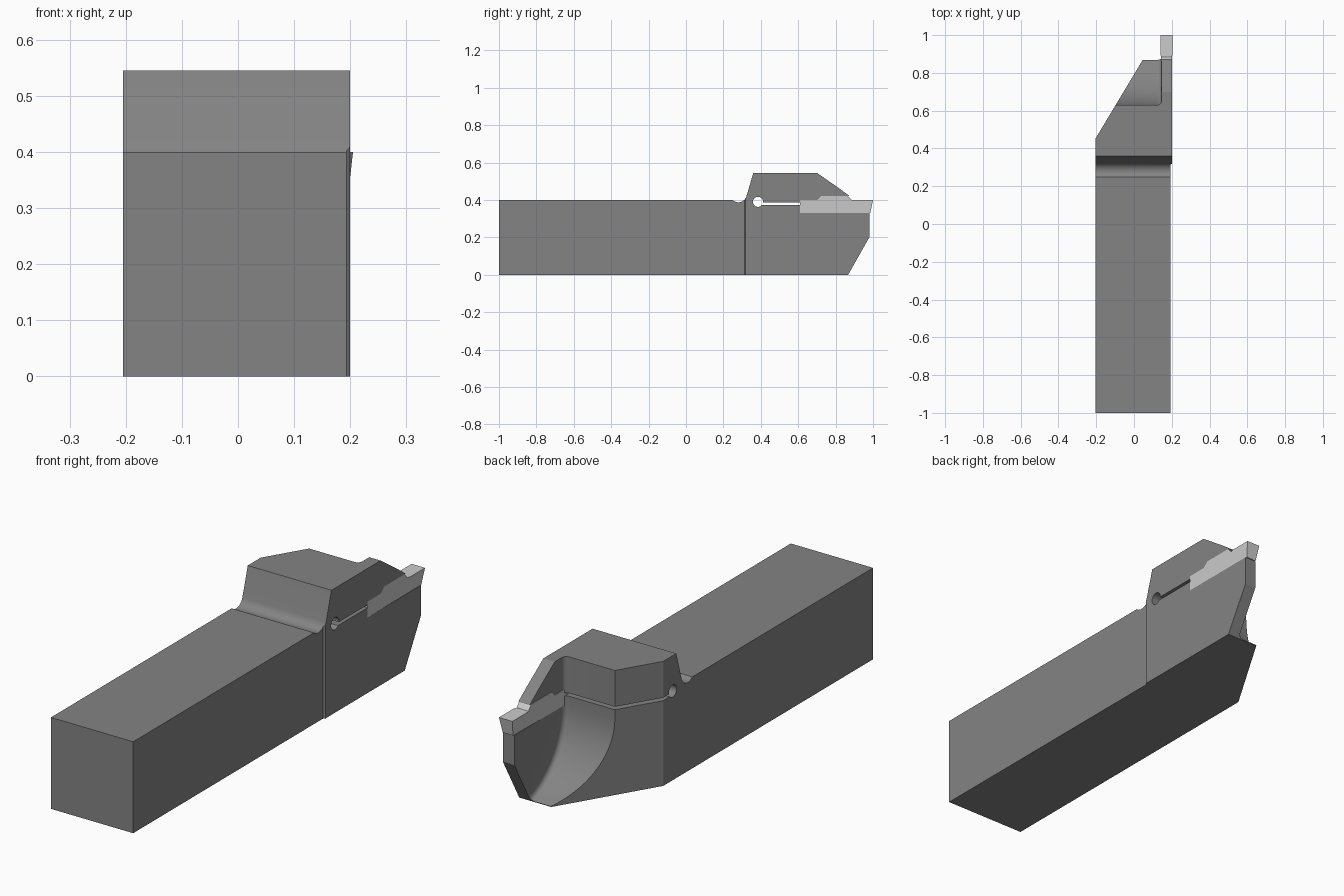
import bpy, bmesh
from math import sin, cos, radians

if "Cube" in bpy.data.objects:
    bpy.data.objects.remove(bpy.data.objects["Cube"])


def arc(cy, cz, r, a0, a1, n):
    return [(cy + r * cos(radians(a0 + (a1 - a0) * i / n)),
             cz + r * sin(radians(a0 + (a1 - a0) * i / n))) for i in range(n + 1)]


def prism(name, pts, lo, hi, axis='X', fillet=0):
    """Extrude a (y, z) profile along x, or an (x, y) profile along z."""
    place = (lambda p, d: (d, p[0], p[1])) if axis == 'X' else (lambda p, d: (p[0], p[1], d))
    bm = bmesh.new()
    a = [bm.verts.new(place(p, lo)) for p in pts]
    b = [bm.verts.new(place(p, hi)) for p in pts]
    bm.faces.new(a)
    cap = bm.faces.new(b)
    for i in range(len(pts)):
        j = (i + 1) % len(pts)
        bm.faces.new((a[i], a[j], b[j], b[i]))
    bmesh.ops.recalc_face_normals(bm, faces=bm.faces)
    if fillet:
        bmesh.ops.bevel(bm, geom=list(cap.edges), offset=fillet, segments=5,
                        profile=0.5, affect='EDGES')
    me = bpy.data.meshes.new(name)
    bm.to_mesh(me)
    bm.free()
    ob = bpy.data.objects.new(name, me)
    bpy.context.collection.objects.link(ob)
    return ob


def activate(ob):
    bpy.ops.object.select_all(action='DESELECT')
    ob.select_set(True)
    bpy.context.view_layer.objects.active = ob


def cut(ob, cutter):
    mod = ob.modifiers.new("cut", 'BOOLEAN')
    mod.operation, mod.solver, mod.object = 'DIFFERENCE', 'EXACT', cutter
    activate(ob)
    bpy.ops.object.modifier_apply(modifier=mod.name)
    bpy.data.objects.remove(cutter)


def paint(ob, grey):
    mat = bpy.data.materials.new(ob.name + "_grey")
    mat.diffuse_color = (grey, grey, grey, 1)
    mat.use_nodes = True
    mat.node_tree.nodes["Principled BSDF"].inputs["Base Color"].default_value = mat.diffuse_color
    ob.data.materials.clear()
    ob.data.materials.append(mat)


# Holder: side profile with relief groove, clamp head and angled nose
profile = [(-1, 0), (0.867, 0), (0.98, 0.2), (0.98, 0.34), (0.885, 0.34), (0.885, 0.413),
           (0.815, 0.465), (0.70, 0.545), (0.36, 0.545)]
profile += arc(0.28, 0.4325, 0.045, -15, -133.8, 12) + [(-1, 0.4)]
holder = prism("tool_holder", profile, -0.205, 0.2)

# Shank is slightly narrower than the head
cut(holder, prism("shank_relief", [(0.193, -1.1), (0.3, -1.1), (0.3, 0.319), (0.2005, 0.319),
                                   (0.193, 0.313)], -0.1, 0.7, 'Z'))
# Angled left side of the head
cut(holder, prism("side_chamfer", [(-0.265, 0.35), (0.11, 0.975), (0.11, 1.1),
                                   (-0.5, 1.1), (-0.5, 0.35)], -0.1, 0.7, 'Z'))
# Curved scoop, filleted where it meets the thin blade on the right
scoop = [(0.63, 0.7)] + arc(0.98, 0.335, 0.35, 180, 270, 24) + [(1.3, -0.015), (1.3, 0.7)]
cut(holder, prism("scoop", scoop, -0.5, 0.145, fillet=0.022))
# Clamping slit ending in a round hole
cut(holder, prism("slit_hole", arc(0.385, 0.39, 0.027, 7, 353, 28), -0.5, 0.5))
cut(holder, prism("slit", [(0.39, 0.373), (0.64, 0.373), (0.64, 0.386), (0.39, 0.386)], -0.5, 0.5))

# Pocket and the matching cutting insert
seat = [(0.61, 0.33), (0.61, 0.4), (0.703, 0.4), (0.725, 0.422), (0.865, 0.422)]
cut(holder, prism("pocket", seat + [(1.1, 0.422), (1.1, 0.33)], 0.14, 0.3))
insert = prism("cutting_insert", seat + [(0.885, 0.4), (0.9, 0.4), (1.0, 0.4), (0.985, 0.33)],
               0.143, 0.2)
# Flare the cutting edge and taper it below
for v in insert.data.vertices:
    if v.co.y > 0.89:
        side = 1 if v.co.x > 0.1725 else -1
        v.co.x = 0.1725 + side * (0.0325 if v.co.z > 0.36 else 0.0245)

for ob, grey in ((holder, 0.23), (insert, 0.56)):
    paint(ob, grey)
    activate(ob)
    bpy.ops.object.shade_smooth_by_angle(angle=radians(25))
